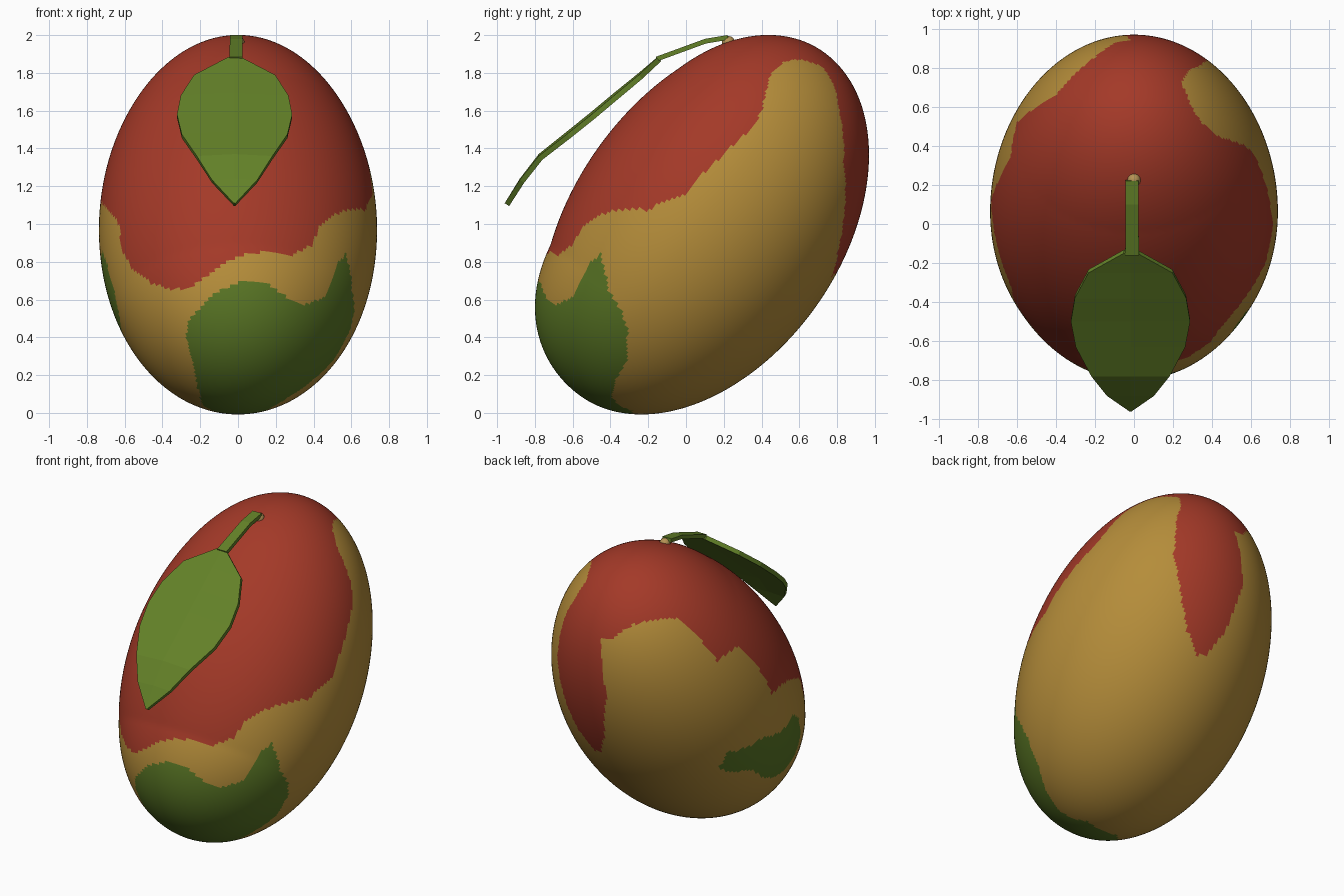
import bpy, bmesh, math

cube = bpy.data.objects.get("Cube")
if cube:
    bpy.data.objects.remove(cube)

CENTRE_Y, CENTRE_Z = 0.085, 1.0
TILT = math.radians(35)
# Tilted ellipsoid of the fruit: A*y^2 + B*y*z + C*z^2 + x^2/W = 1
A, B, C, W = 1.522, -1.004, 1.166, 0.526


def material(name, colour):
    mat = bpy.data.materials.new(name)
    mat.use_nodes = True
    mat.diffuse_color = (*colour, 1)
    bsdf = mat.node_tree.nodes["Principled BSDF"]
    bsdf.inputs["Base Color"].default_value = (*colour, 1)
    bsdf.inputs["Roughness"].default_value = 0.7
    return mat


yellow = material("ripe yellow", (0.46, 0.265, 0.042))
red = material("blush red", (0.37, 0.041, 0.021))
skin_green = material("skin green", (0.10, 0.18, 0.018))
leaf_green = material("leaf green", (0.125, 0.22, 0.021))
tan = material("stem tan", (0.46, 0.29, 0.09))


def add_object(name, bm, mats):
    mesh = bpy.data.meshes.new(name)
    bm.to_mesh(mesh)
    bm.free()
    for m in mats:
        mesh.materials.append(m)
    obj = bpy.data.objects.new(name, mesh)
    bpy.context.collection.objects.link(obj)
    return obj


# Points on the skin, found from two of their coordinates
def root(a, b, c, sign):
    return (-b + sign * math.sqrt(max(0, b * b - 4 * a * c))) / (2 * a)


def front(x, z):
    h = z - CENTRE_Z
    return x, root(A, B * h, C * h * h + x * x / W - 1, -1) + CENTRE_Y, z


def side(y, z):
    d, h = y - CENTRE_Y, z - CENTRE_Z
    return math.sqrt(max(0, W * (1 - A * d * d - B * d * h - C * h * h))), y, z


def top(x, y):
    d = y - CENTRE_Y
    return x, y, root(C, B * d, A * d * d + x * x / W - 1, 1) + CENTRE_Z


def unroll(p, pole):
    """Flatten a skin point around the upper (1) or lower (-1) pole."""
    x, y, z = p[0], p[1] - CENTRE_Y, (p[2] - CENTRE_Z) * pole
    flat = math.hypot(x, y) or 1e-6
    angle = math.atan2(flat, z)
    return x / flat * angle, y / flat * angle


def inside(p, loop):
    hit = False
    for (ax, ay), (bx, by) in zip(loop, loop[1:] + loop[:1]):
        if (ay > p[1]) != (by > p[1]):
            if p[0] < (bx - ax) * (p[1] - ay) / (by - ay) + ax:
                hit = not hit
    return hit


# Edge of the red blush, once around the fruit
red_edge = [front(*p) for p in (
    (-.63, 1), (-.61, .85), (-.55, .75), (-.45, .68), (-.35, .65), (-.25, .66),
    (-.15, .73), (-.05, .8), (.1, .84), (.3, .83), (.4, .88), (.45, 1), (.52, 1.05))]
red_edge += [side(*p) for p in (
    (-.38, 1.07), (-.2, 1.07), (0, 1.16), (.15, 1.32), (.35, 1.5), (.4, 1.6),
    (.45, 1.8), (.52, 1.86), (.6, 1.87), (.72, 1.83), (.78, 1.74), (.81, 1.6),
    (.83, 1.3), (.82, 1), (.79, .85))]
red_edge += [(.14, .77, .73), (.08, .78, .75), (0, .86, .9), (-.07, .93, 1.2), (-.02, .93, 1.58)]
red_edge += [top(*p) for p in (
    (-.1, .92), (-.2, .85), (-.3, .77), (-.4, .66), (-.5, .6), (-.6, .52))]
red_edge += [(-.66, .35, 1.5), (-.72, .12, 1.09), (-.65, -.24, 1.04)]

# Edge of the large green patch low on the front
green_edge = [front(*p) for p in (
    (-.23, .25), (-.27, .42), (-.26, .5), (-.2, .56), (-.12, .64), (0, .69), (.08, .7),
    (.15, .69), (.25, .62), (.35, .58), (.45, .62), (.5, .7), (.53, .8), (.57, .84))]
green_edge += [side(*p) for p in (
    (-.43, .78), (-.4, .65), (-.33, .55), (-.3, .45), (-.3, .3), (-.36, .2),
    (-.39, .1), (-.35, .05), (-.28, .02))]
green_edge += [(-.1, -.28, .02), (-.18, -.36, .05), (-.2, -.48, .1)]

# Edge of the smaller green patch on the flank
flank_edge = [(-.7, -.12, .86), (-.68, -.21, .8), (-.64, -.285, .65), (-.61, -.27, .52),
              (-.6, -.19, .45), (-.6, -.06, .435), (-.61, .08, .5), (-.62, .19, .6),
              (-.54, .435, .665), (-.6, .43, .79), (-.695, .19, .82), (-.715, -.04, .81)]

red_loop = [unroll(p, 1) for p in red_edge]
green_loops = [[unroll(p, -1) for p in edge] for edge in (green_edge, flank_edge)]

# Fruit: stretched, tilted sphere, flatter along the front
bm = bmesh.new()
bmesh.ops.create_uvsphere(bm, u_segments=240, v_segments=150, radius=1)
for v in bm.verts:
    s, n = 1.115 * v.co.z, 0.73 * v.co.y
    n *= 1.02 if n > 0 else 0.935 + 0.3 * max(0, -s - 0.55) + 0.1 * max(0, s - 0.6)
    v.co = (0.725 * v.co.x * (1.015 - 0.03 * s),
            math.sin(TILT) * s + math.cos(TILT) * n + CENTRE_Y,
            math.cos(TILT) * s - math.sin(TILT) * n + CENTRE_Z)
for f in bm.faces:
    f.smooth = True
    c = f.calc_center_median()
    low = unroll(c, -1)
    if inside(unroll(c, 1), red_loop):
        f.material_index = 1
    elif any(inside(low, loop) for loop in green_loops):
        f.material_index = 2
add_object("fruit", bm, (yellow, red, skin_green))

# Nub where the stem leaves the fruit
bm = bmesh.new()
bmesh.ops.create_uvsphere(bm, u_segments=12, v_segments=8, radius=0.035)
for v in bm.verts:
    v.co.y += 0.225
    v.co.z += 1.96
for f in bm.faces:
    f.smooth = True
add_object("stem_nub", bm, (tan,))


def blade(name, rows, x, droop, thickness):
    """Strip of (y, z, half width) rows with a raised middle line."""
    bm = bmesh.new()
    grid = [[bm.verts.new((x + k * half, y, z - droop * abs(k) * half))
             for k in (-1, 0, 1)] for y, z, half in rows]
    for r0, r1 in zip(grid, grid[1:]):
        for k in (0, 1):
            bm.faces.new((r0[k], r1[k], r1[k + 1], r0[k + 1]))
    obj = add_object(name, bm, (leaf_green,))
    mod = obj.modifiers.new("thickness", "SOLIDIFY")
    mod.thickness = thickness
    mod.offset = -1


blade("stem", [(.22, 2, .033), (.1, 1.98, .033), (-.16, 1.885, .035)], -.01, 0, .025)
blade("leaf", [(-.15, 1.885, .035), (-.25, 1.8, .215), (-.38, 1.695, .285),
               (-.5, 1.595, .305), (-.63, 1.49, .28), (-.78, 1.37, .2),
               (-.88, 1.24, .12), (-.96, 1.11, .004)], -.018, .05, .028)
